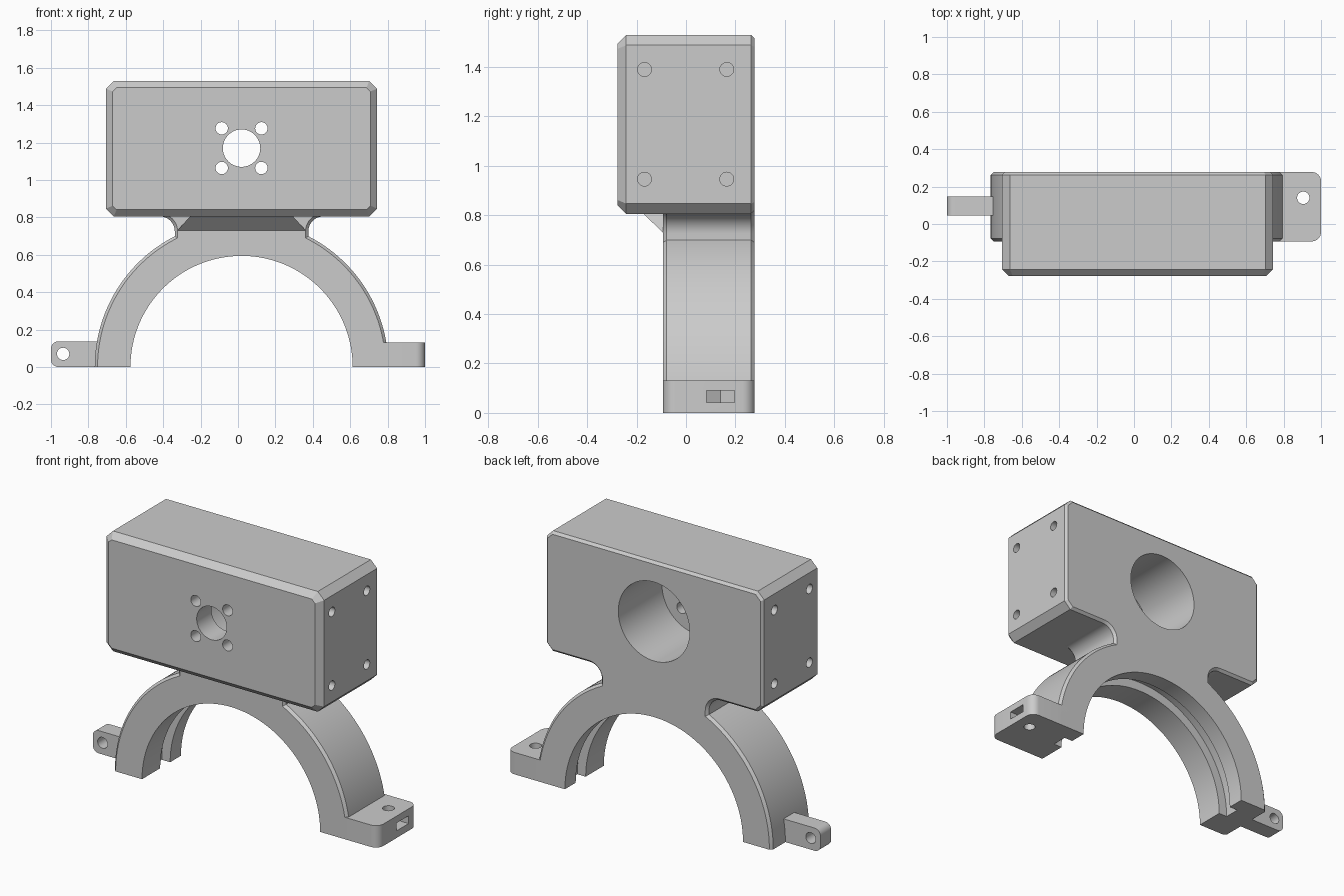
import bpy, bmesh
from math import sin, cos, pi, sqrt, radians
from mathutils import Vector

cube = bpy.data.objects.get("Cube")
if cube:
    bpy.data.objects.remove(cube, do_unlink=True)

CX = 0.019                      # centre line of the housing and the arch
FRONT, BACK = -0.278, 0.278     # housing depth
ARCH_FRONT = -0.093             # front face of the arch
EDGE = 0.015                    # small edge chamfer
FLOOR, ROOF = 0.805, 1.53       # housing height

grey = bpy.data.materials.new("plain grey")
grey.use_nodes = True
grey.diffuse_color = (0.6, 0.6, 0.6, 1)
grey.node_tree.nodes["Principled BSDF"].inputs["Base Color"].default_value = (0.6, 0.6, 0.6, 1)


def finish(name, bm):
    bmesh.ops.recalc_face_normals(bm, faces=bm.faces)
    mesh = bpy.data.meshes.new(name)
    bm.to_mesh(mesh)
    bm.free()
    mesh.materials.append(grey)
    obj = bpy.data.objects.new(name, mesh)
    bpy.context.collection.objects.link(obj)
    return obj


def loft(name, rings):
    """Skin a list of equal rings and cap both ends."""
    bm = bmesh.new()
    loops = [[bm.verts.new(p) for p in ring] for ring in rings]
    n = len(loops[0])
    for a, b in zip(loops, loops[1:]):
        for i in range(n):
            j = (i + 1) % n
            bm.faces.new((a[i], a[j], b[j], b[i]))
    bm.faces.new(loops[0])
    bm.faces.new(loops[-1])
    return finish(name, bm)


def arc(cx, cy, r, start, end, steps):
    angles = [radians(start + (end - start) * i / steps) for i in range(steps + 1)]
    return [(cx + r * cos(a), cy + r * sin(a)) for a in angles]


def extrude(name, outline, lo, hi, axis):
    """Extrude a 2D outline along x, y or z."""
    place = {"x": lambda a, b, h: (h, a, b),
             "y": lambda a, b, h: (a, h, b),
             "z": lambda a, b, h: (a, b, h)}[axis]
    return loft(name, [[place(a, b, h) for a, b in outline] for h in (lo, hi)])


def hole(a, b, r, lo, hi, axis, steps=32):
    return extrude("hole_cutter", arc(a, b, r, 0, 360, steps)[:-1], lo, hi, axis)


def cut(obj, cutters):
    for c in cutters:
        c.hide_render = True
        mod = obj.modifiers.new("cut", "BOOLEAN")
        mod.operation, mod.solver, mod.object = "DIFFERENCE", "EXACT", c
    graph = bpy.context.evaluated_depsgraph_get()
    mesh = bpy.data.meshes.new_from_object(obj.evaluated_get(graph))
    obj.modifiers.clear()
    obj.data = mesh
    for c in cutters:
        bpy.data.objects.remove(c, do_unlink=True)


# Housing: chamfered block with a deep rear bore and bolt holes
def housing_ring(y, d):
    w, lo, hi = 0.725 - d, FLOOR + d, ROOF - d
    k = 0.042 - 0.586 * d
    half = [(w, lo + k), (w, hi - k), (w - k, hi)]
    pts = [(w - k, lo)] + half
    pts += [(-x, z) for x, z in reversed(pts)]
    return [(CX + x, y, z) for x, z in pts]


housing = loft("housing", [housing_ring(FRONT, 0.036), housing_ring(FRONT + 0.036, 0),
                           housing_ring(BACK - EDGE, 0), housing_ring(BACK, EDGE)])
BORE_Z = 1.17
cutters = [hole(CX, BORE_Z, 0.238, 0.14 + FRONT, 0.4, "y", 96),
           hole(CX, BORE_Z, 0.1, -0.4, 0, "y", 64)]
for sx in (-1, 1):
    for sz in (-1, 1):
        cutters.append(hole(CX + sx * 0.106, BORE_Z + sz * 0.106, 0.033, -0.4, 0, "y"))
        for y in (-0.168, 0.165):
            end = CX + sx * 0.725
            cutters.append(hole(y, BORE_Z - 0.002 + sz * 0.222, 0.028,
                                end - 0.12, end + 0.12, "x"))
cut(housing, cutters)


# Saddle arch: half ring with a filleted neck below the housing
def arch_ring(y, d):
    R, w, r = 0.785 - d, 0.357 - d, 0.08 + d
    join = sqrt(R * R - w * w)
    fx, fz = 0.357 + 0.08, FLOOR - 0.08
    tip = math_angle = bpy_angle(join, w)
    side = arc(0, 0, R, 0, tip, 32) + arc(fx, fz, r, 180, 90, 12) + [(fx, FLOOR + 0.04)]
    outer = side + [(-x, z) for x, z in reversed(side)]
    inner = arc(0, 0, 0.594, 180, 0, 96)
    return [(CX + x, y, max(z, 0)) for x, z in outer + inner]


def bpy_angle(z, x):
    return Vector((1, 0)).angle(Vector((x, z))) * 180 / pi


arch = loft("saddle_arch", [arch_ring(ARCH_FRONT, EDGE), arch_ring(ARCH_FRONT + EDGE, 0),
                            arch_ring(BACK - EDGE, 0), arch_ring(BACK, EDGE)])
cut(arch, [hole(CX, 0, 0.65, 0.08, 0.175, "y", 128)])      # inner groove

# Sloped gusset between the arch front and the housing floor
bm = bmesh.new()
for sx in (-1, 1):
    for x, y, z in ((0.343, ARCH_FRONT, 0.73), (0.275, -0.172, FLOOR),
                    (0.343, -0.06, 0.73), (0.275, -0.06, FLOOR)):
        bm.verts.new((CX + sx * x, y, z))
bmesh.ops.convex_hull(bm, input=bm.verts)
bmesh.ops.dissolve_limit(bm, angle_limit=0.01, verts=bm.verts, edges=bm.edges)
gusset = finish("front_gusset", bm)

# Clamp tab with a vertical bolt hole and a nut slot open to the side
r = 0.05
outline = ([(0.70, ARCH_FRONT)] + arc(1 - r, ARCH_FRONT + r, r, -90, 0, 8)
           + arc(1 - r, BACK - r, r, 0, 90, 8) + [(0.70, BACK)])
tab = extrude("clamp_tab", outline, 0, 0.132, "z")
bx, by, half = 0.905, 0.14, 0.057
slot = [(bx - 0.066, by), (bx - 0.033, by - half), (1.1, by - half),
        (1.1, by + half), (bx - 0.033, by + half)]
cut(tab, [hole(bx, by, 0.033, -0.1, 0.3, "z"),
          extrude("slot_cutter", slot, 0.043, 0.09, "z")])

# Hinge lug with rounded end and cross hole
r = 0.04
outline = ([(-0.69, 0)] + arc(-1 + r, r, r, 270, 180, 8)
           + arc(-1 + r, 0.137 - r, r, 180, 90, 8) + [(-0.69, 0.137)])
lug = extrude("hinge_lug", outline, 0.045, 0.147, "y")
cut(lug, [hole(-0.935, 0.07, 0.033, -0.2, 0.4, "y")])

# Smooth round faces, keep crisp edges
bpy.ops.object.select_all(action="DESELECT")
for obj in (housing, arch, gusset, tab, lug):
    obj.select_set(True)
bpy.context.view_layer.objects.active = housing
bpy.ops.object.shade_smooth_by_angle(angle=radians(25))
